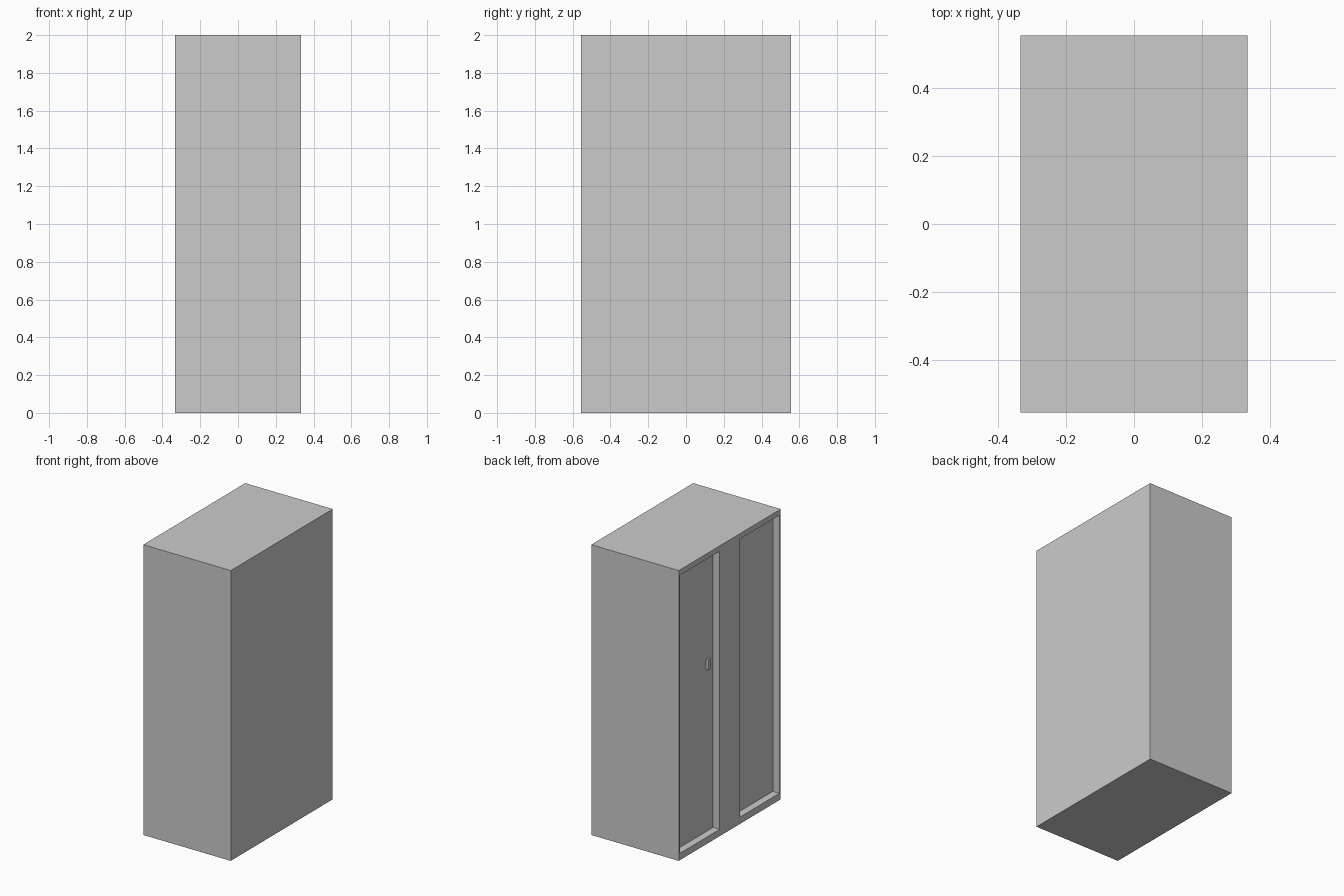
import bpy

if "Cube" in bpy.data.objects:
    bpy.data.objects.remove(bpy.data.objects["Cube"])

DEPTH, WIDTH, HEIGHT = 0.667, 1.11, 2.0
FACE_X = -DEPTH / 2      # side carrying the doors
RECESS = 0.05


def box(name, lo, hi):
    bpy.ops.mesh.primitive_cube_add(size=1, location=[(a + b) / 2 for a, b in zip(lo, hi)])
    ob = bpy.context.object
    ob.name = name
    ob.scale = [b - a for a, b in zip(lo, hi)]
    bpy.ops.object.transform_apply(location=False, rotation=False, scale=True)
    return ob


# Cabinet body
body = box("cabinet_body", (-DEPTH / 2, -WIDTH / 2, 0), (DEPTH / 2, WIDTH / 2, HEIGHT))

# Two tall recessed door panels, either side of the centre post
for name, y0, y1 in (("left", 0.11, 0.54), ("right", -0.54, -0.11)):
    cutter = box(name + "_door_cutter", (FACE_X - 0.1, y0, 0.047), (FACE_X + RECESS, y1, 1.963))
    mod = body.modifiers.new(name + "_door_recess", 'BOOLEAN')
    mod.operation = 'DIFFERENCE'
    mod.solver = 'EXACT'
    mod.object = cutter
    bpy.context.view_layer.objects.active = body
    bpy.ops.object.modifier_apply(modifier=mod.name)
    bpy.data.objects.remove(cutter)

# Small handle on one door
box("door_handle", (FACE_X + RECESS - 0.018, 0.163, 1.165), (FACE_X + RECESS + 0.005, 0.185, 1.235))
